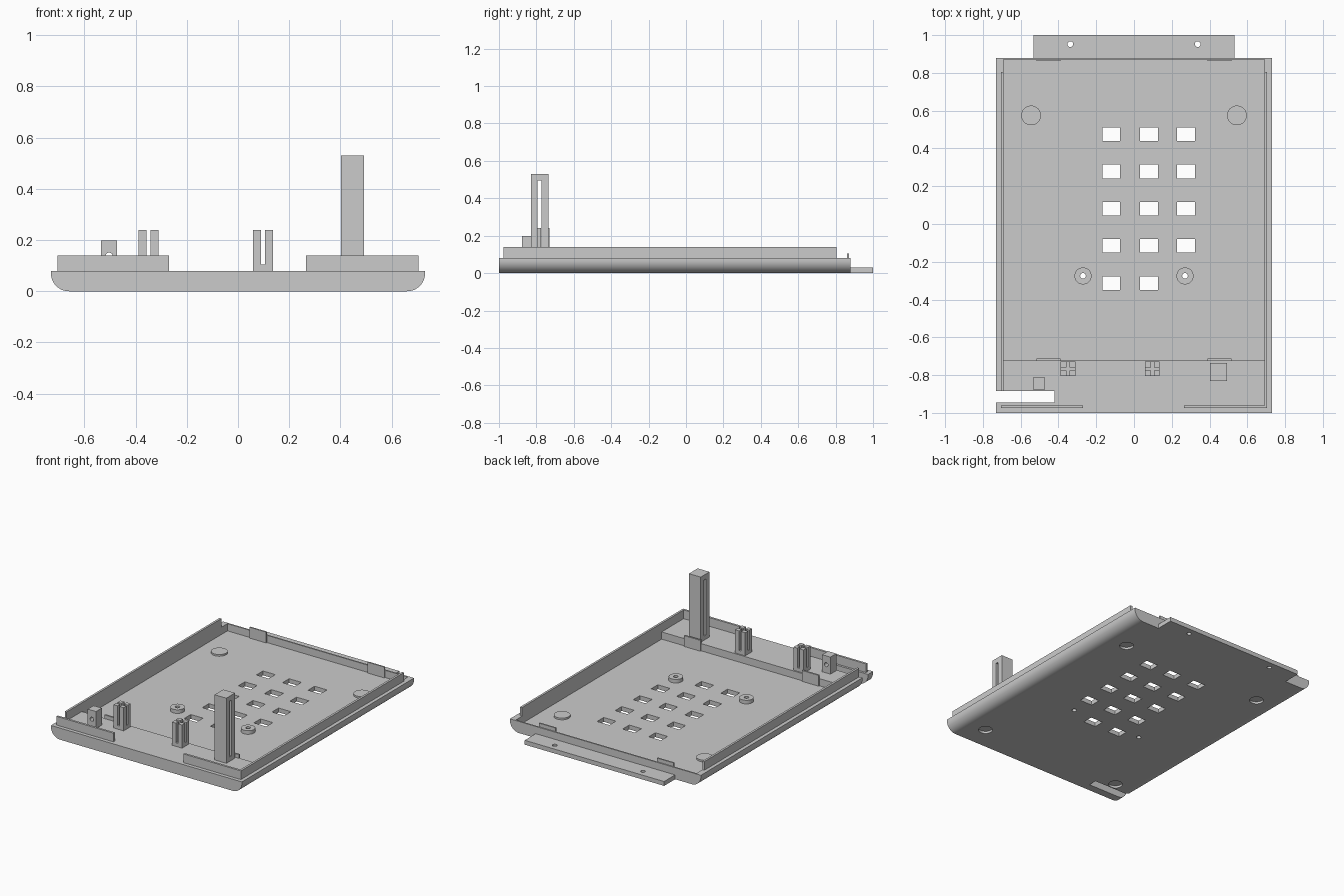
import bpy, bmesh, math
from mathutils import Matrix, Vector

old = bpy.data.objects.get("Cube")
if old:
    bpy.data.objects.remove(old, do_unlink=True)

GREY = (0.6, 0.6, 0.6, 1.0)
mat = bpy.data.materials.new("plain grey plastic")
mat.use_nodes = True
mat.diffuse_color = GREY
mat.node_tree.nodes["Principled BSDF"].inputs["Base Color"].default_value = GREY

RIM, FLOOR = 0.08, 0.03          # tray rim height and pocket floor height
FRONT, BACK, SIDE = -1.0, 0.88, 0.73


def add_box(bm, x, y, z):
    """Box from (min, max) pairs."""
    centre = Vector([(a + b) / 2 for a, b in (x, y, z)])
    size = Vector([b - a for a, b in (x, y, z)])
    bmesh.ops.create_cube(bm, size=1, matrix=Matrix.Translation(centre) @ Matrix.Diagonal(size).to_4x4())


def add_disc(bm, x, y, z, radius, sides=40):
    """Upright cylinder between the two heights in z."""
    bmesh.ops.create_cone(bm, cap_ends=True, segments=sides, radius1=radius, radius2=radius,
                          depth=z[1] - z[0], matrix=Matrix.Translation((x, y, (z[0] + z[1]) / 2)))


def finish(bm, name):
    bmesh.ops.recalc_face_normals(bm, faces=bm.faces)
    mesh = bpy.data.meshes.new(name)
    bm.to_mesh(mesh)
    bm.free()
    mesh.materials.append(mat)
    obj = bpy.data.objects.new(name, mesh)
    bpy.context.collection.objects.link(obj)
    return obj


def box(name, x, y, z):
    bm = bmesh.new()
    add_box(bm, x, y, z)
    return finish(bm, name)


def cut(obj, add_shape, *args):
    """Subtract one shape for good, with the first solver that leaves a solid."""
    bm = bmesh.new()
    add_shape(bm, *args)
    cutter = finish(bm, "cutter")
    cutter.hide_render = True
    mod = obj.modifiers.new("cut", "BOOLEAN")
    mod.operation, mod.object = "DIFFERENCE", cutter
    bpy.context.view_layer.objects.active = obj
    for solver in ("EXACT", "MANIFOLD"):
        mod.solver = solver
        bpy.context.view_layer.update()
        if len(obj.evaluated_get(bpy.context.evaluated_depsgraph_get()).data.polygons):
            bpy.ops.object.modifier_apply(modifier=mod.name)
            break
    else:
        obj.modifiers.remove(mod)
    bpy.data.objects.remove(cutter, do_unlink=True)


def smooth(obj):
    bpy.ops.object.select_all(action="DESELECT")
    obj.select_set(True)
    bpy.context.view_layer.objects.active = obj
    bpy.ops.object.shade_smooth_by_angle(angle=math.radians(30))


# Tray: closed prism whose cross-section has rounded lower edges
radius = 0.07
half = []
for i in range(13):
    a = math.pi / 2 * i / 12
    half.append((SIDE - radius + radius * math.sin(a), radius - radius * math.cos(a)))
half.append((SIDE, RIM))
profile = half + [(-x, z) for x, z in reversed(half)]
bm = bmesh.new()
front_ring, back_ring = [[bm.verts.new((x, y, z)) for x, z in profile] for y in (FRONT, BACK)]
bm.faces.new(front_ring)
bm.faces.new(back_ring[::-1])
for i in range(len(profile)):
    bm.faces.new((front_ring[i - 1], back_ring[i - 1], back_ring[i], front_ring[i]))
tray = finish(bm, "tray")

# Pocket and front corner slot
THROUGH = (-0.1, 0.2)
cut(tray, add_box, (-0.69, 0.69), (-0.72, 0.87), (FLOOR, 0.2))
cut(tray, add_box, (-0.9, -0.42), (-0.945, -0.885), THROUGH)

# Vent windows: the last column is one row shorter, beside the screw boss
for cx, rows in ((-0.12, 5), (0.08, 5), (0.275, 4)):
    for row in range(rows):
        cy = 0.475 - 0.197 * row
        cut(tray, add_box, (cx - 0.047, cx + 0.047), (cy - 0.036, cy + 0.036), THROUGH)

# Screw holes and foot recesses underneath
for sx in (-1, 1):
    cut(tray, add_disc, sx * 0.27, -0.275, THROUGH, 0.015, 20)
    for cy in (-0.835, 0.575):
        cut(tray, add_disc, sx * 0.545, cy, (-0.1, 0.015), 0.045)
smooth(tray)

# Raised discs above the rear feet, and screw bosses
for side, sx in (("right", -1), ("left", 1)):
    bm = bmesh.new()
    add_disc(bm, sx * 0.545, 0.575, (FLOOR - 0.005, 0.042), 0.052)
    smooth(finish(bm, side + "_foot_pad"))

    bm = bmesh.new()
    add_disc(bm, sx * 0.27, -0.275, (FLOOR, 0.055), 0.045)
    boss = finish(bm, side + "_screw_boss")
    cut(boss, add_disc, sx * 0.27, -0.275, THROUGH, 0.015, 20)
    smooth(boss)

# Upright lips along the sides and the front corners
WALL = (RIM, 0.14)
box("left_side_lip", (0.69, 0.705), (-0.975, 0.805), WALL)
box("right_side_lip", (-0.705, -0.69), (-0.885, 0.805), WALL)
box("left_front_lip", (0.265, 0.69), (-0.975, -0.96), WALL)
box("right_front_lip", (-0.705, -0.27), (-0.975, -0.96), WALL)

# Thin clip tabs on the front and rear pocket walls
for side, sx in (("right", -1), ("left", 1)):
    x = tuple(sorted((sx * 0.388, sx * 0.515)))
    box(side + "_rear_tab", x, (0.862, 0.872), (FLOOR, 0.105))
    box(side + "_front_tab", x, (-0.724, -0.712), (FLOOR, 0.105))

# Rear mounting flange with two holes
flange = box("rear_flange", (-0.533, 0.533), (BACK - 0.004, 1.0), (0, FLOOR))
for cx in (-0.337, 0.337):
    cut(flange, add_disc, cx, 0.952, THROUGH, 0.015, 24)
smooth(flange)

# Short posts split in four by crossing slots
for name, cx in (("right_split_post", -0.35), ("middle_split_post", 0.097)):
    cy = -0.767
    post = box(name, (cx - 0.039, cx + 0.039), (cy - 0.038, cy + 0.038), (RIM, 0.24))
    for wx, wy in ((0.008, 0.1), (0.1, 0.008)):
        cut(post, add_box, (cx - wx, cx + wx), (cy - wy, cy + wy), (0.105, 0.3))

# Tall post with a long sideways slot
tall = box("tall_post", (0.402, 0.492), (-0.83, -0.735), (RIM, 0.53))
cut(tall, add_box, (0.3, 0.6), (-0.793, -0.772), (0.11, 0.495))


def add_front_pin(bm, x, y, z, pin_radius):
    """Cylinder lying front to back."""
    bmesh.ops.create_cone(bm, cap_ends=True, segments=24, radius1=pin_radius, radius2=pin_radius, depth=0.3,
                          matrix=Matrix.Translation((x, y, z)) @ Matrix.Rotation(math.pi / 2, 4, "X"))


# Small post with a round hole from front to back
small = box("small_post", (-0.535, -0.472), (-0.877, -0.813), (RIM, 0.198))
cut(small, add_front_pin, -0.503, -0.845, 0.137, 0.014)
smooth(small)
